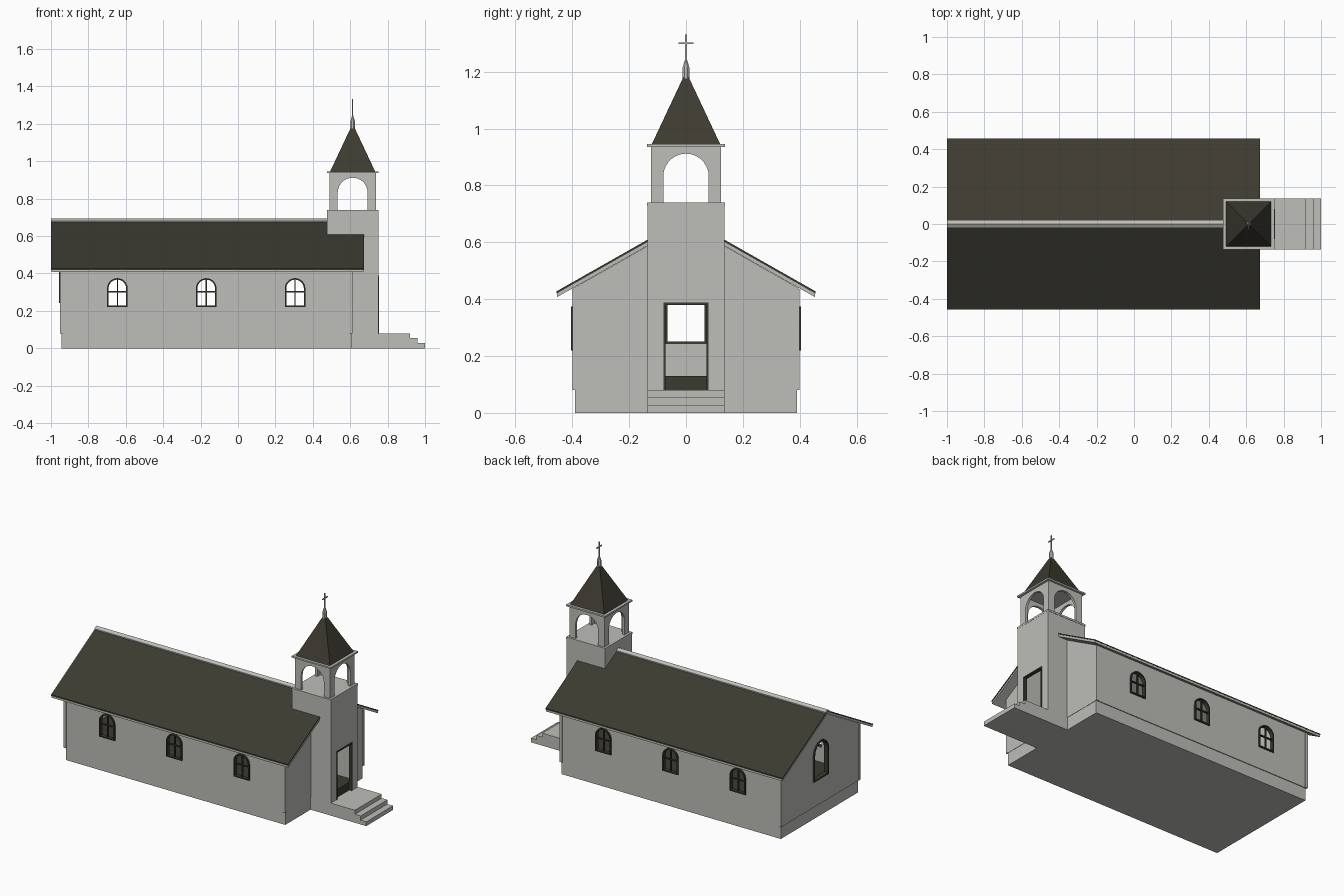
import bpy, bmesh, math
from mathutils import Matrix

if "Cube" in bpy.data.objects:
    bpy.data.objects.remove(bpy.data.objects["Cube"])


def material(name, rgb):
    m = bpy.data.materials.new(name)
    m.diffuse_color = (*rgb, 1)
    m.use_nodes = True
    m.node_tree.nodes["Principled BSDF"].inputs["Base Color"].default_value = m.diffuse_color
    return m


LIGHT = material("pale_grey", (0.51, 0.515, 0.48))
DARK = material("dark_olive", (0.045, 0.043, 0.03))
TX = 0.613    # tower centre
AXES = {'x': ((0, 0, 1), (1, 0, 0), (0, 1, 0)),      # u = y, v = z
        'y': ((1, 0, 0), (0, 0, -1), (0, 1, 0))}     # u = x, v = z


def add(name, bm, mat):
    bmesh.ops.remove_doubles(bm, verts=bm.verts, dist=1e-5)
    bmesh.ops.recalc_face_normals(bm, faces=bm.faces)
    me = bpy.data.meshes.new(name)
    bm.to_mesh(me)
    bm.free()
    me.materials.append(mat)
    ob = bpy.data.objects.new(name, me)
    bpy.context.collection.objects.link(ob)
    return ob


def box(name, x, y, z, mat):
    bm = bmesh.new()
    bmesh.ops.create_cube(bm, size=1)
    for v in bm.verts:
        v.co = [(lo + hi) / 2 + c * (hi - lo) for c, (lo, hi) in zip(v.co, (x, y, z))]
    return add(name, bm, mat)


def panel(name, axis, pos, thick, loops, mat):
    """Flat outline with holes, given thickness across the axis."""
    cu = bpy.data.curves.new("outline", 'CURVE')
    cu.dimensions = '2D'
    cu.fill_mode = 'BOTH'
    cu.extrude = thick / 2
    for pts in loops:
        s = cu.splines.new('POLY')
        s.points.add(len(pts) - 1)
        for p, (u, v) in zip(s.points, pts):
            p.co = (u, v, 0, 1)
        s.use_cyclic_u = True
    tmp = bpy.data.objects.new("outline", cu)
    bpy.context.collection.objects.link(tmp)
    bpy.context.view_layer.update()
    dg = bpy.context.evaluated_depsgraph_get()
    me = bpy.data.meshes.new_from_object(tmp.evaluated_get(dg))
    bm = bmesh.new()
    bm.from_mesh(me)
    bpy.data.objects.remove(tmp)
    bpy.data.curves.remove(cu)
    bpy.data.meshes.remove(me)
    m = Matrix(AXES[axis]).to_4x4()
    m.translation = (pos, 0, 0) if axis == 'x' else (0, pos, 0)
    bm.transform(m)
    for f in bm.faces:
        f.material_index = 0
        f.smooth = False
    return add(name, bm, mat)


def arch(c, hw, z0, z1, n=14):
    arc = [(c + hw * math.cos(math.pi * i / n), z1 - hw + hw * math.sin(math.pi * i / n))
           for i in range(n + 1)]
    return [(c - hw, z0), (c + hw, z0)] + arc


def rect(u0, u1, v0, v1):
    return [(u0, v0), (u1, v0), (u1, v1), (u0, v1)]


def cone(name, n, r1, r2, z0, z1, mat, turn=0):
    bm = bmesh.new()
    bmesh.ops.create_cone(bm, cap_ends=True, segments=n, radius1=r1, radius2=r2, depth=z1 - z0,
                          matrix=Matrix.Translation((TX, 0, (z0 + z1) / 2)) @ Matrix.Rotation(turn, 4, 'Z'))
    return add(name, bm, mat)


# foundation, floor, porch with steps
box("foundation", (-0.943, 0.607), (-0.39, 0.39), (0, 0.08), LIGHT)
box("nave_floor", (-0.935, 0.592), (-0.378, 0.378), (0.079, 0.13), DARK)
box("entry_floor", (0.58, 0.735), (-0.118, 0.118), (0.079, 0.13), DARK)
panel("porch_steps", 'y', 0, 0.27, [[(0.6, 0), (1, 0), (1, 0.027), (0.96, 0.027), (0.96, 0.054),
                                    (0.92, 0.054), (0.92, 0.08), (0.6, 0.08)]], LIGHT)

# nave walls and side windows
WINDOWS = (-0.645, -0.17, 0.305)
for side in (-1, 1):
    holes = [arch(c, 0.05, 0.225, 0.37) for c in WINDOWS]
    panel("side_wall", 'y', side * 0.385, 0.02, [rect(-0.949, 0.608, 0.08, 0.443)] + holes, LIGHT)
    for c in WINDOWS:
        panel("window_frame", 'y', side * 0.392, 0.024,
              [arch(c, 0.055, 0.22, 0.375), arch(c, 0.047, 0.228, 0.367)], DARK)
        box("window_mullion", (c - 0.003, c + 0.003), (side * 0.392 - 0.006, side * 0.392 + 0.006),
            (0.225, 0.37), DARK)
        box("window_crossbar", (c - 0.05, c + 0.05), (side * 0.392 - 0.006, side * 0.392 + 0.006),
            (0.299, 0.305), DARK)
    for x in (-0.944, 0.604):
        box("corner_board", (x - 0.008, x + 0.008), (side * 0.3925 - 0.0075, side * 0.3925 + 0.0075),
            (0.08, 0.436), LIGHT)

# gable walls: rear with arched window, front open into the tower
panel("rear_gable", 'x', -0.94, 0.02,
      [[(-0.394, 0.08), (0.394, 0.08), (0.394, 0.44), (0, 0.664), (-0.394, 0.44)],
       arch(0, 0.068, 0.25, 0.478)], LIGHT)
panel("rear_window_frame", 'x', -0.943, 0.03,
      [arch(0, 0.074, 0.243, 0.485), arch(0, 0.065, 0.252, 0.476)], DARK)
panel("front_gable", 'x', 0.599, 0.02,
      [[(-0.394, 0.08), (-0.115, 0.08), (-0.115, 0.55), (0.115, 0.55), (0.115, 0.08),
        (0.394, 0.08), (0.394, 0.44), (0, 0.664), (-0.394, 0.44)]], LIGHT)


# roof layers follow one slope
def chevron(half, top, depth):
    e = 0.567 * half
    return [[(-half, top - e), (0, top), (half, top - e), (half, top - e - depth),
             (0, top - depth), (-half, top - e - depth)]]


panel("roof_shingles", 'x', -0.1635, 1.673, chevron(0.456, 0.686, 0.008), DARK)
panel("roof_deck", 'x', -0.1635, 1.669, chevron(0.454, 0.6785, 0.014), LIGHT)
panel("ridge_cap", 'x', -0.26, 1.48, chevron(0.02, 0.693, 0.012), LIGHT)

# tower
panel("tower_front", 'x', 0.74, 0.02, [[(-0.135, 0.08), (-0.076, 0.08), (-0.076, 0.384), (0.076, 0.384),
                                       (0.076, 0.08), (0.135, 0.08), (0.135, 0.735), (-0.135, 0.735)]], LIGHT)
for side in (-1, 1):
    panel("tower_side", 'y', side * 0.125, 0.02, [[(0.592, 0.08), (0.73, 0.08), (0.73, 0.735), (0.477, 0.735),
                                                  (0.477, 0.57), (0.592, 0.57)]], LIGHT)
box("tower_back", (0.477, 0.497), (-0.115, 0.115), (0.57, 0.735), LIGHT)
box("tower_deck", (TX - 0.138, TX + 0.138), (-0.137, 0.137), (0.728, 0.74), LIGHT)
panel("door_frame", 'x', 0.743, 0.022,
      [[(-0.08, 0.08), (-0.072, 0.08), (-0.072, 0.38), (0.072, 0.38),
        (0.072, 0.08), (0.08, 0.08), (0.08, 0.388), (-0.08, 0.388)]], DARK)


# belfry with four arched openings
def belfry_outline(c, hw):
    arc = arch(c, 0.08, 0.74, 0.912)[2:]
    return [[(c + 0.08, 0.74)] + arc + [(c - 0.08, 0.74), (c - hw, 0.74), (c - hw, 0.938),
                                       (c + hw, 0.938), (c + hw, 0.74)]]


for side in (-1, 1):
    panel("belfry_side", 'y', side * 0.1165, 0.015, belfry_outline(TX, 0.124), LIGHT)
    panel("belfry_end", 'x', TX + side * 0.1165, 0.015, belfry_outline(0, 0.109), LIGHT)
box("belfry_cornice", (TX - 0.138, TX + 0.138), (-0.137, 0.137), (0.936, 0.946), LIGHT)

# spire, finial and cross
cone("spire", 4, 0.12 * math.sqrt(2), 0.01 * math.sqrt(2), 0.946, 1.18, DARK, math.pi / 4)
cone("finial", 8, 0.013, 0.013, 1.17, 1.215, LIGHT, math.pi / 8)
cone("finial_tip", 8, 0.013, 0.003, 1.215, 1.245, LIGHT, math.pi / 8)
box("cross_upright", (TX - 0.003, TX + 0.003), (-0.003, 0.003), (1.235, 1.332), LIGHT)
box("cross_arm", (TX - 0.003, TX + 0.003), (-0.026, 0.026), (1.297, 1.303), LIGHT)
